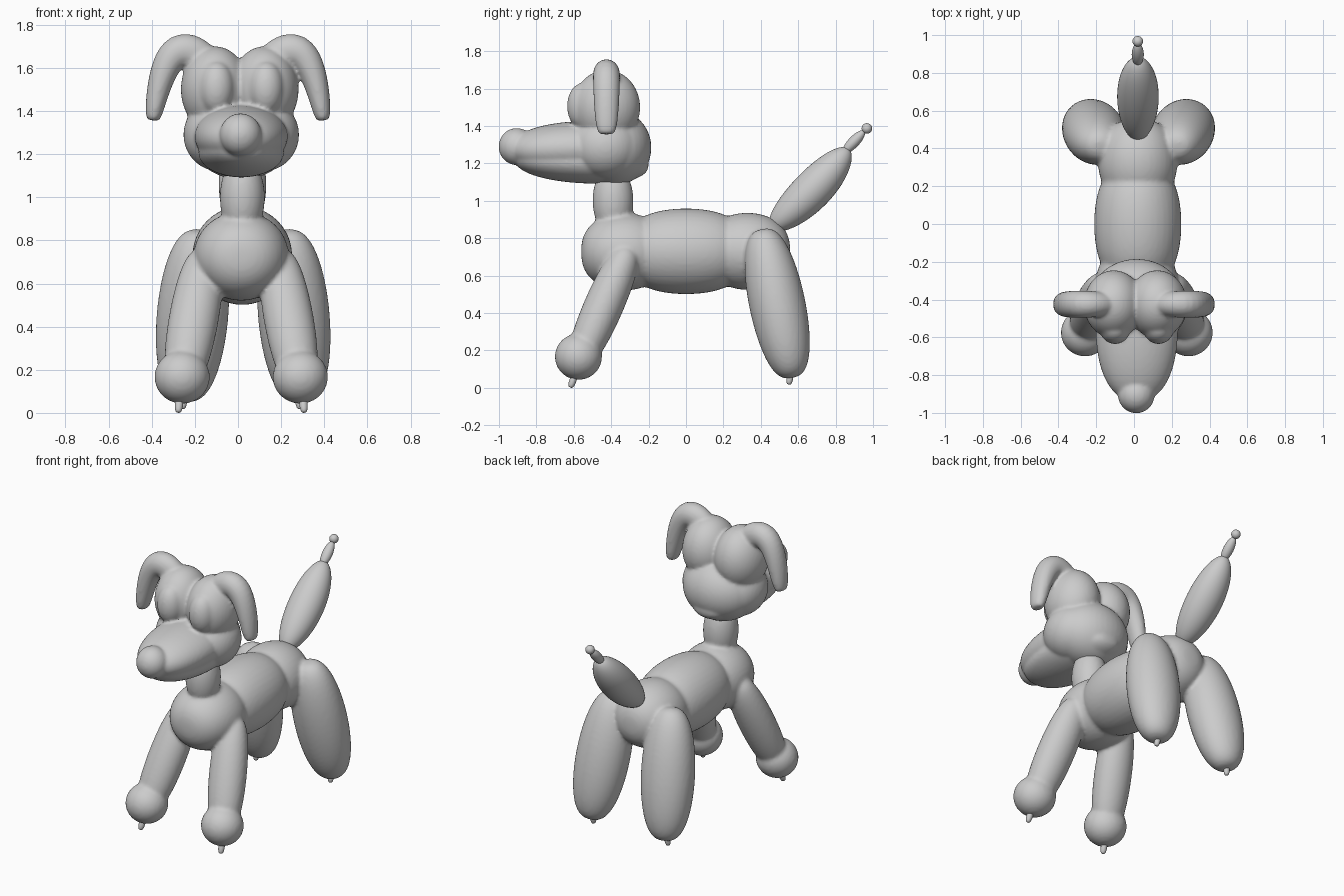
import bpy, bmesh, math
from mathutils import Vector

cube = bpy.data.objects.get("Cube")
if cube:
    bpy.data.objects.remove(cube, do_unlink=True)

grey = bpy.data.materials.new("balloon_grey")
grey.use_nodes = True
colour = (0.6, 0.6, 0.6, 1)
grey.diffuse_color = colour
grey.node_tree.nodes["Principled BSDF"].inputs["Base Color"].default_value = colour

MID = 0.015  # the symmetry plane sits slightly off centre


def bezier(points, t):
    pts = [Vector(p) for p in points]
    while len(pts) > 1:
        pts = [a.lerp(b, t) for a, b in zip(pts, pts[1:])]
    return pts[0]


def balloon(name, path, radii, power=1.0, ref=(1, 0, 0), taper=0.0, rings=28, sides=40):
    """Inflated tube along a path; low power is blunt, high power is pointed."""
    bm = bmesh.new()
    ref = Vector(ref)
    loops = []
    for i in range(1, rings):
        angle = math.pi * i / rings
        t = (1 - math.cos(angle)) / 2
        centre = bezier(path, t)
        along = (bezier(path, min(1, t + 0.01)) - bezier(path, max(0, t - 0.01))).normalized()
        side = (ref - along * ref.dot(along)).normalized()
        up = along.cross(side) * (1 + taper * (0.5 - t))
        size = math.sin(angle) ** power
        loop = []
        for k in range(sides):
            a = math.tau * k / sides
            offset = side * math.cos(a) * radii[0] + up * math.sin(a) * radii[1]
            loop.append(bm.verts.new(centre + offset * size))
        loops.append(loop)
    first, last = bm.verts.new(path[0]), bm.verts.new(path[-1])
    for k in range(sides):
        n = (k + 1) % sides
        bm.faces.new((first, loops[0][n], loops[0][k]))
        bm.faces.new((last, loops[-1][k], loops[-1][n]))
        for a, b in zip(loops, loops[1:]):
            bm.faces.new((a[k], a[n], b[n], b[k]))
    bmesh.ops.recalc_face_normals(bm, faces=bm.faces)
    for f in bm.faces:
        f.smooth = True
    mesh = bpy.data.meshes.new(name)
    bm.to_mesh(mesh)
    bm.free()
    mesh.materials.append(grey)
    obj = bpy.data.objects.new(name, mesh)
    bpy.context.collection.objects.link(obj)
    return [obj]


def ellipsoid(name, c, r):
    x, y, z = c
    return balloon(name, [(x, y, z - r[2]), (x, y, z + r[2])], r[:2])


def pair(name, path, radii, mid=MID, **options):
    """Left and right copies; x is measured outward from the symmetry plane."""
    made = []
    for side, s in (("left", 1), ("right", -1)):
        made += balloon(side + "_" + name, [(mid + s * x, y, z) for x, y, z in path], radii, **options)
    return made


def blend(name, parts, voxel, passes):
    """Fuse overlapping parts into one skin with soft creases."""
    bpy.ops.object.select_all(action="DESELECT")
    for part in parts:
        part.select_set(True)
    bpy.context.view_layer.objects.active = parts[0]
    bpy.ops.object.join()
    skin = parts[0]
    skin.name = name
    remesh = skin.modifiers.new("fuse", "REMESH")
    remesh.mode = "VOXEL"
    remesh.voxel_size = voxel
    remesh.use_smooth_shade = True
    smooth = skin.modifiers.new("soften", "SMOOTH")
    smooth.factor = 0.5
    smooth.iterations = passes


# Body: chest, barrel, rump, neck, legs and round front feet
body = balloon("chest", [(MID, -0.56, 0.725), (MID, -0.1, 0.73)], (0.22, 0.207), 0.8)
body += balloon("belly", [(0.02, -0.3, 0.73), (0.02, 0.3, 0.73)], (0.231, 0.229), 0.5)
body += balloon("rump", [(0.02, 0.1, 0.73), (0.02, 0.557, 0.73)], (0.21, 0.206), 0.8)
body += balloon("neck", [(0.02, -0.388, 0.82), (0.02, -0.392, 1.18)], (0.104, 0.109), 0.85)
body += pair("front_leg", [(0.165, -0.305, 0.745), (0.275, -0.575, 0.13)], (0.115, 0.105), power=0.5)
body += pair("front_foot", [(0.274, -0.575, 0.043), (0.274, -0.575, 0.29)], (0.128, 0.126))
body += pair("hind_leg", [(0.2, 0.405, 0.848), (0.27, 0.57, 0.054)], (0.166, 0.15), mid=0.024, power=0.72)
blend("body", body, 0.012, 4)

# Head: cheeks, muzzle, jaw, nose, cranium, eyes and drooping ears
head = ellipsoid("cheeks", (MID, -0.385, 1.285), (0.24, 0.2, 0.203))
head += pair("cheek", [(0.1, -0.43, 1.12), (0.1, -0.43, 1.46)], (0.168, 0.185))
head += balloon("muzzle", [(MID, -0.935, 1.27), (MID, -0.2, 1.295)], (0.217, 0.143), 0.8)
head += balloon("jaw", [(MID, -0.915, 1.23), (MID, -0.2, 1.19)], (0.2, 0.116), 0.8)
head += ellipsoid("nose", (0.012, -0.905, 1.29), (0.097, 0.097, 0.099))
head += pair("cranium", [(0.115, -0.425, 1.3), (0.115, -0.425, 1.7)], (0.158, 0.18), mid=0.008)
head += pair("eye", [(0.115, -0.55, 1.385), (0.115, -0.545, 1.63)], (0.083, 0.088), power=0.9)
head += pair("ear", [(0.1, -0.425, 1.56), (0.27, -0.425, 1.79), (0.35, -0.425, 1.67), (0.395, -0.425, 1.355)],
             (0.072, 0.073), mid=0, power=0.32, ref=(0, 1, 0), taper=0.6)
blend("head", head, 0.01, 6)

# Tied knots under the feet
pair("front_knot", [(0.285, -0.59, 0.08), (0.292, -0.618, 0.002)], (0.019, 0.019), power=0.6)
pair("hind_knot", [(0.266, 0.56, 0.09), (0.272, 0.55, 0.018)], (0.018, 0.018), power=0.6)

# Tail with knotted tip
balloon("tail", [(0.02, 0.45, 0.85), (0.022, 0.69, 1.05), (0.02, 0.87, 1.28)], (0.11, 0.105), 1.05)
balloon("tail_knot", [(0.02, 0.84, 1.255), (0.02, 0.955, 1.375)], (0.032, 0.03), 1.1)
ellipsoid("tail_tip", (0.02, 0.967, 1.387), (0.028, 0.028, 0.028))
